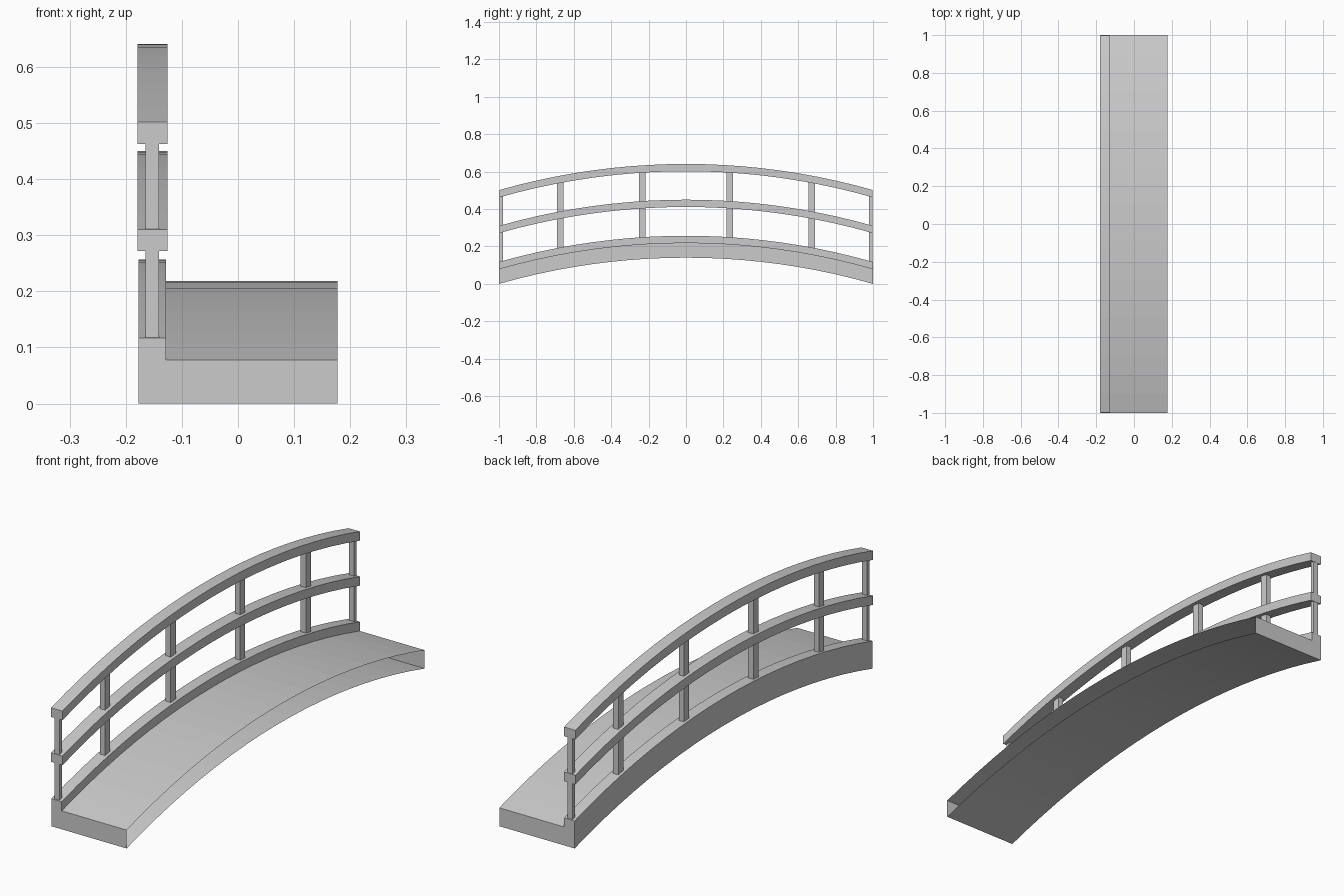
import bpy, bmesh

if "Cube" in bpy.data.objects:
    bpy.data.objects.remove(bpy.data.objects["Cube"])

RISE = 0.14
SEGS = 20
R = (1 + RISE * RISE) / (2 * RISE)


def arch(y):
    """Height of the bridge curve above its ends."""
    return (R * R - y * y) ** 0.5 - (R - RISE)


def finish(name, bm):
    bmesh.ops.recalc_face_normals(bm, faces=bm.faces)
    mesh = bpy.data.meshes.new(name)
    bm.to_mesh(mesh)
    bm.free()
    obj = bpy.data.objects.new(name, mesh)
    bpy.context.collection.objects.link(obj)
    return obj


def sweep(name, profile, half, closed=True):
    """Carry an (x, z) profile along the arch; an open one skips its last side."""
    bm = bmesh.new()
    rings = []
    for i in range(SEGS + 1):
        y = half * (2 * i / SEGS - 1)
        rings.append([bm.verts.new((x, y, z + arch(y))) for x, z in profile])
    n = len(profile)
    for a, b in zip(rings, rings[1:]):
        for j in range(n if closed else n - 1):
            k = (j + 1) % n
            bm.faces.new((a[j], a[k], b[k], b[j]))
    bm.faces.new(rings[0])
    bm.faces.new(rings[-1][::-1])
    return finish(name, bm)


def rect(x0, x1, z0, z1):
    return [(x0, z0), (x1, z0), (x1, z1), (x0, z1)]


# Deck with raised curb, open along its inner long side
sweep("deck", [(0.177, 0), (-0.177, 0), (-0.177, 0.117), (-0.128, 0.117),
               (-0.128, 0.078), (0.177, 0.078)], 1.0, closed=False)

# Handrails
sweep("middle_rail", rect(-0.179, -0.126, 0.271, 0.310), 0.998)
sweep("top_rail", rect(-0.179, -0.126, 0.462, 0.501), 0.998)

# Posts, mirrored front to back
for label, y0, y1 in (("inner", 0.216, 0.25), ("outer", 0.656, 0.69), ("end", 0.979, 0.996)):
    for side, s in (("front", -1), ("back", 1)):
        bm = bmesh.new()
        bmesh.ops.create_cube(bm, size=1)
        for v in bm.verts:
            y = y0 if v.co.y < 0 else y1
            z = (0.112 if v.co.z < 0 else 0.468) + arch(y)
            v.co = (-0.165 if v.co.x < 0 else -0.141, s * y, z)
        finish(f"{label}_post_{side}", bm)
